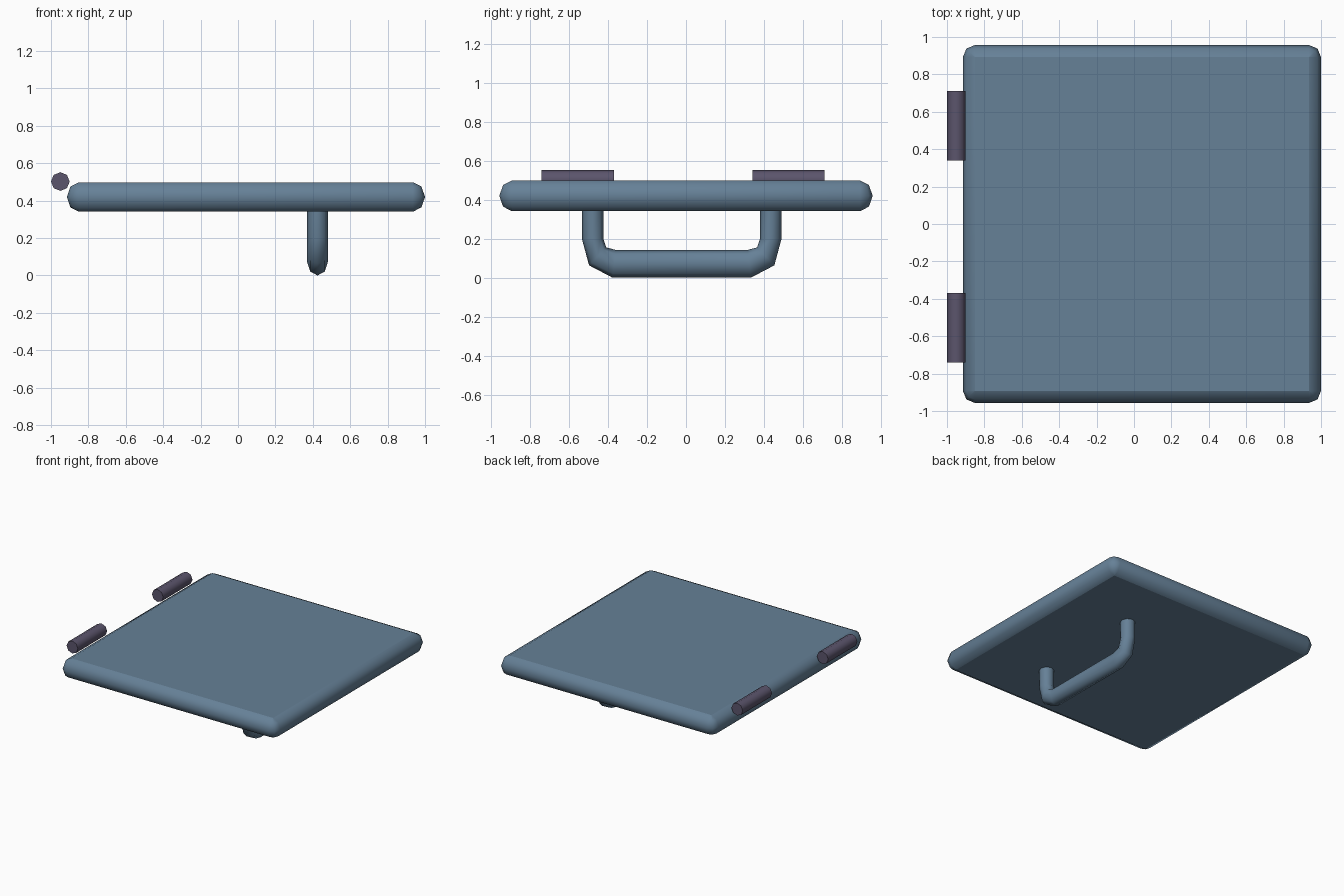
import bpy, bmesh, math
from math import sin, cos, pi
from mathutils import Vector

if "Cube" in bpy.data.objects:
    bpy.data.objects.remove(bpy.data.objects["Cube"])


def material(name, rgb):
    m = bpy.data.materials.new(name)
    m.diffuse_color = (*rgb, 1)
    m.use_nodes = True
    m.node_tree.nodes["Principled BSDF"].inputs["Base Color"].default_value = m.diffuse_color
    return m


BLUE = material("slate blue", (0.132, 0.218, 0.31))
PURPLE = material("dusky purple", (0.105, 0.09, 0.15))


def loft(name, rings, mat, flat_caps=True, smooth=True):
    """Skin a list of equal-length point rings and cap both ends."""
    bm = bmesh.new()
    rows = [[bm.verts.new(p) for p in ring] for ring in rings]
    n = len(rows[0])
    for a, b in zip(rows, rows[1:]):
        for i in range(n):
            f = bm.faces.new((a[i], a[(i + 1) % n], b[(i + 1) % n], b[i]))
            f.smooth = smooth
    for row in (rows[0], rows[-1]):
        bm.faces.new(row).smooth = not flat_caps
    bmesh.ops.recalc_face_normals(bm, faces=bm.faces)
    # crisp border around the flat caps
    for e in bm.edges:
        if any(not f.smooth for f in e.link_faces):
            e.smooth = False
    me = bpy.data.meshes.new(name)
    bm.to_mesh(me)
    bm.free()
    me.materials.append(mat)
    ob = bpy.data.objects.new(name, me)
    bpy.context.collection.objects.link(ob)
    return ob


# Hatch panel: slab with a rounded rim and rounded corners
cx, hx, hy = 0.0425, 0.8925, 0.892
r, zc, hz = 0.065, 0.4195, 0.0785
rings = []
for k in range(5):
    a = -pi / 2 + k * pi / 4
    off = max(r * cos(a), 0.0005)
    ring = []
    for q, (sx, sy) in enumerate(((1, 1), (-1, 1), (-1, -1), (1, -1))):
        for j in range(3):
            b = q * pi / 2 + j * pi / 4
            ring.append((cx + sx * hx + off * cos(b),
                         sy * hy + off * sin(b), zc + hz * sin(a)))
    rings.append(ring)
loft("hatch_panel", rings, BLUE)

# Pull handle below the panel: (inner, outer) edge points of each section in y, z
half = [((0.402, 0.36), (0.512, 0.36)),
        ((0.402, 0.20), (0.512, 0.20)),
        ((0.387, 0.155), (0.475, 0.063)),
        ((0.338, 0.142), (0.355, 0.0))]
sections = half + [((-i[0], i[1]), (-o[0], o[1])) for i, o in reversed(half)]
hxc, hyc, hr = 0.425, -0.022, 0.055
rings = []
for i, o in sections:
    i, o = Vector((0, *i)), Vector((0, *o))
    mid, rad = (i + o) / 2, (o - i) / 2
    rings.append([mid + Vector((hxc, hyc, 0)) + rad * cos(t * pi / 4)
                  + Vector((hr * sin(t * pi / 4), 0, 0)) for t in range(8)])
loft("pull_handle", rings, BLUE)

# Two hinge barrels along the left edge
for name, y0, y1 in (("hinge_front", -0.74, -0.37), ("hinge_back", 0.34, 0.71)):
    rings = [[(-0.95 + 0.05 * cos(t * pi / 4), y, 0.502 + 0.05 * sin(t * pi / 4))
              for t in range(8)] for y in (y0, y1)]
    loft(name, rings, PURPLE)
